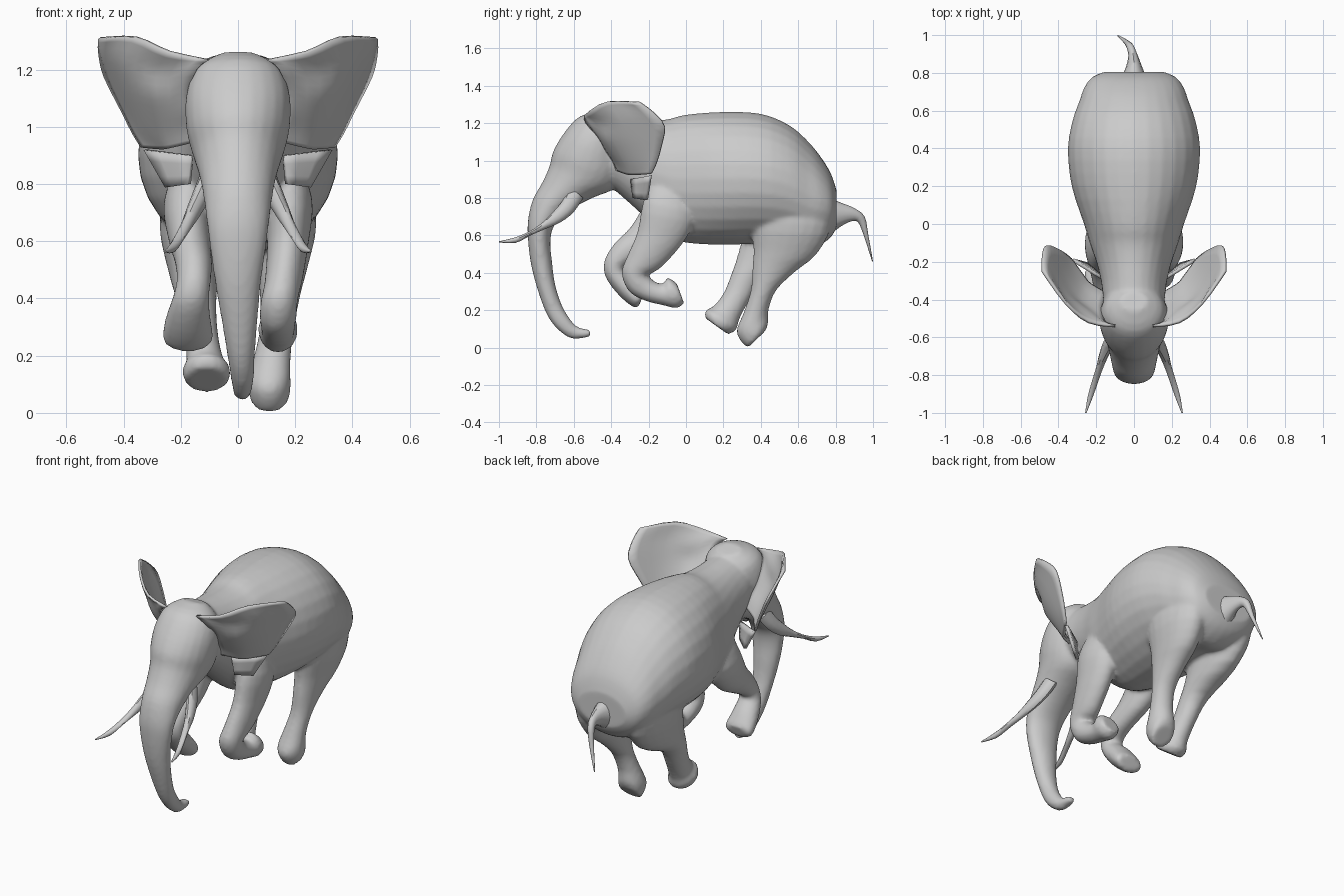
import bpy, bmesh, math
from mathutils import Vector


def spline(rows, steps):
    """Catmull-Rom interpolation through equal-length tuples."""
    out = []
    n = len(rows)
    for i in range(n - 1):
        quad = [rows[max(i - 1, 0)], rows[i], rows[i + 1], rows[min(i + 2, n - 1)]]
        for s in range(steps):
            t = s / steps
            out.append(tuple(
                b + 0.5 * t * (c - a + t * (2 * a - 5 * b + 4 * c - d + t * (3 * (b - c) + d - a)))
                for a, b, c, d in zip(*quad)))
    out.append(tuple(rows[-1]))
    return out


def activate(ob):
    bpy.ops.object.select_all(action='DESELECT')
    ob.select_set(True)
    bpy.context.view_layer.objects.active = ob


def finish(name, bm, mirror=False, thickness=0.0):
    bmesh.ops.recalc_face_normals(bm, faces=bm.faces[:])
    mesh = bpy.data.meshes.new(name)
    bm.to_mesh(mesh)
    bm.free()
    ob = bpy.data.objects.new(name, mesh)
    bpy.context.collection.objects.link(ob)
    if thickness:
        mod = ob.modifiers.new("thickness", 'SOLIDIFY')
        mod.thickness = thickness
        mod.offset = 0
    if mirror:
        ob.modifiers.new("mirror", 'MIRROR')
    activate(ob)
    bpy.ops.object.shade_smooth_by_angle(angle=math.radians(40))
    return ob


def limb(name, rings, sides=20, steps=3, mirror=False):
    """Loft of ellipses; ring = front y, z, back y, z, half width, centre x."""
    bm = bmesh.new()
    loops = []
    for ya, za, yb, zb, w, x in spline(rings, steps):
        mid = Vector((x, (ya + yb) / 2, (za + zb) / 2))
        half = Vector((0, (ya - yb) / 2, (za - zb) / 2))
        loops.append([bm.verts.new(mid + half * math.cos(a) + Vector((w * math.sin(a), 0, 0)))
                      for a in (2 * math.pi * k / sides for k in range(sides))])
    for p, q in zip(loops, loops[1:]):
        for k in range(sides):
            j = (k + 1) % sides
            bm.faces.new((p[k], p[j], q[j], q[k]))
    bm.faces.new(loops[0])
    bm.faces.new(loops[-1])
    return finish(name, bm, mirror)


def sheet(name, rows, thickness, steps=3):
    """Thin mirrored surface through rows of points."""
    bm = bmesh.new()
    fine = [spline(r, steps) for r in rows]
    cols = [spline(c, steps) for c in zip(*fine)]
    grid = [[bm.verts.new(p) for p in c] for c in cols]
    for a, b in zip(grid, grid[1:]):
        for k in range(len(a) - 1):
            bm.faces.new((a[k], a[k + 1], b[k + 1], b[k]))
    return finish(name, bm, True, thickness)


# Barrel-shaped body: y, top z, bottom z, half width
body = [(-0.48, 1.21, 0.92, 0.15), (-0.38, 1.225, 0.84, 0.165), (-0.30, 1.22, 0.77, 0.175),
        (-0.20, 1.215, 0.68, 0.20), (-0.10, 1.22, 0.60, 0.235), (0.0, 1.245, 0.56, 0.265),
        (0.20, 1.26, 0.55, 0.33), (0.40, 1.25, 0.555, 0.35), (0.55, 1.19, 0.55, 0.325),
        (0.65, 1.105, 0.53, 0.29), (0.72, 1.02, 0.55, 0.265), (0.775, 0.93, 0.59, 0.225),
        (0.805, 0.84, 0.64, 0.16)]
torso = limb("body", [(y, t, y, b, w, 0) for y, t, b, w in body], sides=28)

# Head flowing into the trunk
head = limb("head_and_trunk", [
    (-0.46, 1.265, -0.36, 1.235, 0.07, 0), (-0.57, 1.235, -0.32, 1.16, 0.15, 0),
    (-0.65, 1.15, -0.32, 1.05, 0.183, 0), (-0.71, 1.05, -0.33, 0.93, 0.18, 0),
    (-0.73, 0.97, -0.38, 0.85, 0.16, 0), (-0.77, 0.88, -0.50, 0.80, 0.138, 0),
    (-0.82, 0.79, -0.61, 0.74, 0.122, 0), (-0.845, 0.68, -0.70, 0.66, 0.11, 0),
    (-0.845, 0.58, -0.725, 0.57, 0.098, 0), (-0.83, 0.45, -0.715, 0.45, 0.08, 0),
    (-0.80, 0.33, -0.70, 0.34, 0.065, 0.005), (-0.755, 0.20, -0.665, 0.23, 0.05, 0.01),
    (-0.70, 0.11, -0.625, 0.16, 0.042, 0.015), (-0.62, 0.05, -0.585, 0.115, 0.033, 0.015),
    (-0.55, 0.05, -0.545, 0.10, 0.03, 0.015), (-0.51, 0.06, -0.51, 0.095, 0.022, 0.015)], sides=24)

# Tusks, rooted inside the cheeks
limb("tusks", [
    (-0.62, 0.86, -0.55, 0.80, 0.033, 0.10), (-0.66, 0.785, -0.60, 0.725, 0.032, 0.13),
    (-0.71, 0.725, -0.67, 0.67, 0.026, 0.158), (-0.76, 0.675, -0.75, 0.635, 0.02, 0.18),
    (-0.83, 0.625, -0.83, 0.60, 0.018, 0.205), (-0.91, 0.59, -0.91, 0.56, 0.015, 0.23),
    (-1.0, 0.568, -1.0, 0.562, 0.004, 0.255)], sides=10, mirror=True)

# Ears: root, two middle rows, rim, each from top to bottom
sheet("ears", [
    [(0.10, -0.54, 1.235), (0.145, -0.53, 1.20), (0.165, -0.47, 1.13),
     (0.165, -0.43, 1.06), (0.155, -0.39, 1.0), (0.145, -0.37, 0.95)],
    [(0.24, -0.52, 1.262), (0.28, -0.44, 1.20), (0.28, -0.42, 1.12),
     (0.27, -0.38, 1.05), (0.25, -0.34, 0.98), (0.23, -0.32, 0.93)],
    [(0.36, -0.42, 1.315), (0.39, -0.36, 1.24), (0.38, -0.31, 1.15),
     (0.35, -0.28, 1.06), (0.31, -0.27, 0.98), (0.265, -0.28, 0.925)],
    [(0.485, -0.25, 1.31), (0.483, -0.18, 1.26), (0.465, -0.115, 1.18),
     (0.405, -0.135, 1.06), (0.365, -0.16, 0.98), (0.335, -0.185, 0.93)]], 0.014)

# Small folds below the ears
sheet("ear_folds", [[(0.16, -0.29, 0.90), (0.17, -0.28, 0.80)],
                    [(0.325, -0.19, 0.92), (0.25, -0.21, 0.79)]], 0.018)

# Front legs, both folded
front_right = limb("front_leg_right", [
    (-0.17, 0.92, 0.02, 0.92, 0.05, 0.15), (-0.23, 0.78, 0.05, 0.72, 0.08, 0.18),
    (-0.26, 0.62, 0.0, 0.58, 0.073, 0.175), (-0.31, 0.50, -0.13, 0.43, 0.066, 0.16),
    (-0.345, 0.40, -0.20, 0.39, 0.065, 0.145), (-0.305, 0.30, -0.195, 0.38, 0.065, 0.14),
    (-0.22, 0.25, -0.17, 0.355, 0.06, 0.14), (-0.12, 0.225, -0.12, 0.34, 0.06, 0.14),
    (-0.05, 0.21, -0.10, 0.375, 0.07, 0.14), (-0.01, 0.235, -0.05, 0.345, 0.06, 0.14)])
front_left = limb("front_leg_left", [
    (-0.17, 0.92, 0.02, 0.92, 0.05, -0.15), (-0.23, 0.76, 0.04, 0.72, 0.08, -0.18),
    (-0.30, 0.64, -0.08, 0.57, 0.073, -0.17), (-0.38, 0.56, -0.22, 0.49, 0.065, -0.155),
    (-0.435, 0.47, -0.30, 0.45, 0.06, -0.155), (-0.432, 0.38, -0.33, 0.42, 0.065, -0.165),
    (-0.36, 0.28, -0.28, 0.37, 0.08, -0.175), (-0.28, 0.215, -0.235, 0.31, 0.09, -0.175),
    (-0.25, 0.225, -0.225, 0.29, 0.07, -0.175)])

# Hind legs
hind_right = limb("hind_leg_right", [
    (0.38, 0.88, 0.72, 0.88, 0.08, 0.16), (0.35, 0.68, 0.775, 0.66, 0.11, 0.165),
    (0.36, 0.53, 0.70, 0.50, 0.09, 0.155), (0.355, 0.43, 0.59, 0.41, 0.072, 0.148),
    (0.345, 0.30, 0.485, 0.31, 0.06, 0.138), (0.305, 0.18, 0.445, 0.215, 0.065, 0.12),
    (0.27, 0.09, 0.44, 0.16, 0.074, 0.11), (0.295, 0.03, 0.44, 0.13, 0.074, 0.11),
    (0.33, -0.002, 0.425, 0.09, 0.065, 0.11)])
hind_left = limb("hind_leg_left", [
    (0.36, 0.88, 0.72, 0.88, 0.08, -0.16), (0.32, 0.67, 0.77, 0.66, 0.11, -0.165),
    (0.28, 0.51, 0.66, 0.49, 0.09, -0.155), (0.245, 0.40, 0.43, 0.38, 0.07, -0.145),
    (0.20, 0.29, 0.35, 0.27, 0.06, -0.13), (0.145, 0.22, 0.285, 0.15, 0.065, -0.115),
    (0.105, 0.20, 0.27, 0.095, 0.085, -0.11), (0.10, 0.16, 0.225, 0.07, 0.075, -0.11)])

# Tail
limb("tail", [
    (0.79, 0.79, 0.79, 0.62, 0.06, 0), (0.84, 0.77, 0.84, 0.655, 0.04, 0),
    (0.90, 0.745, 0.885, 0.675, 0.025, -0.005), (0.955, 0.70, 0.92, 0.67, 0.02, -0.02),
    (0.975, 0.60, 0.95, 0.60, 0.014, -0.04), (1.0, 0.46, 0.995, 0.46, 0.004, -0.085)], sides=12)

# Fuse torso, head and legs into one continuous skin
activate(torso)
for part in (head, front_right, front_left, hind_right, hind_left):
    part.select_set(True)
bpy.ops.object.join()
torso.name = "body_head_and_legs"
skin = torso.modifiers.new("skin", 'REMESH')
skin.mode = 'VOXEL'
skin.voxel_size = 0.012
skin.use_smooth_shade = True
relax = torso.modifiers.new("relax", 'SMOOTH')
relax.factor = 0.5
relax.iterations = 6
